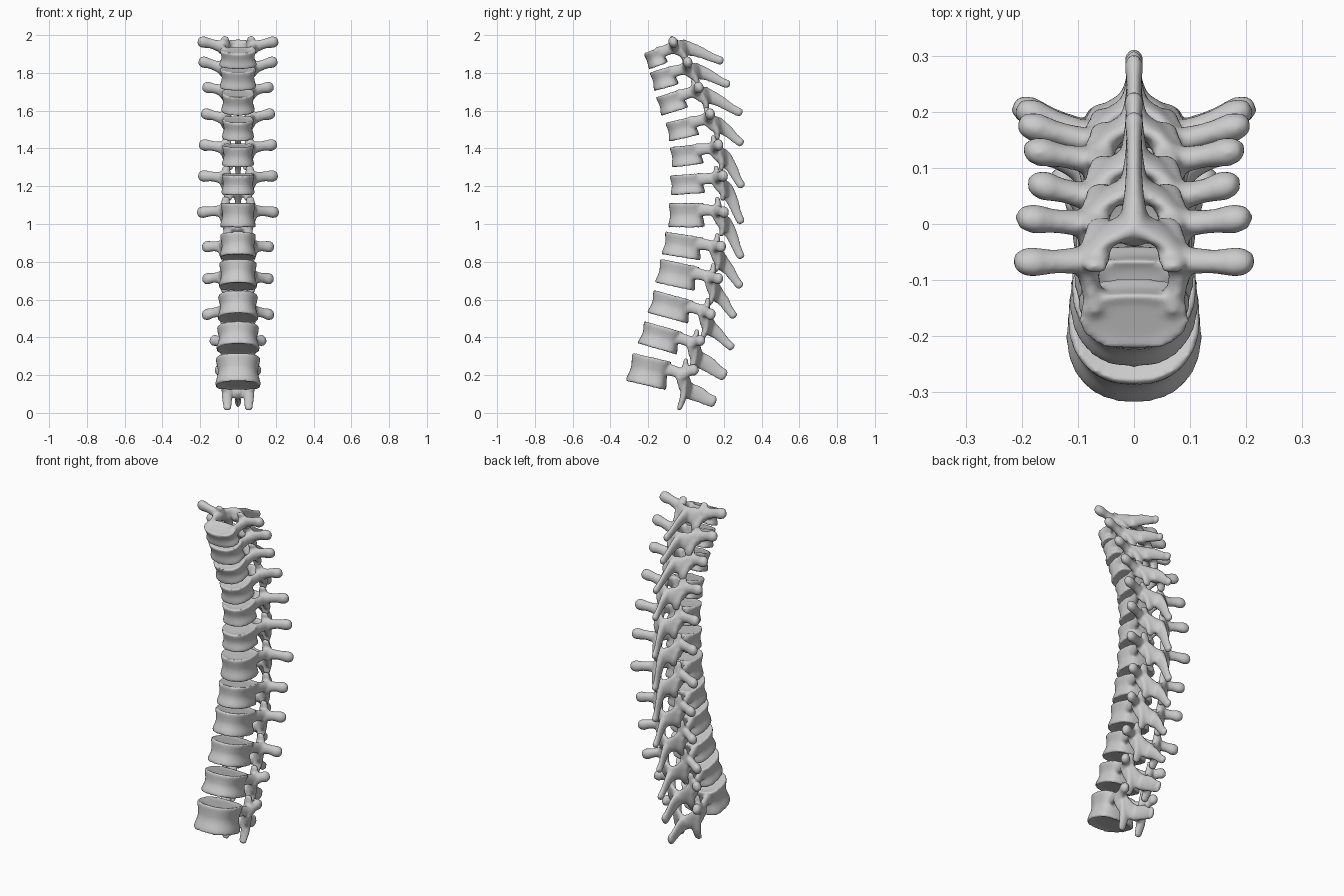
import bpy, bmesh, math
from mathutils import Vector

if "Cube" in bpy.data.objects:
    bpy.data.objects.remove(bpy.data.objects["Cube"])

# body of each vertebra, top to bottom: centre y, centre z, depth, height, tilt, half width
BODIES = [
    (-.158, 1.880, .115, .095, 20, .100), (-.112, 1.772, .145, .108, 15, .098),
    (-.070, 1.645, .160, .108, 17, .090), (-.016, 1.505, .175, .108, 13, .086),
    (.008, 1.363, .182, .113, 7, .086), (.012, 1.211, .195, .110, 4, .090),
    (.008, 1.047, .205, .133, 0, .095), (-.012, .883, .222, .127, -9, .098),
    (-.040, .730, .230, .135, -12, .102), (-.075, .560, .238, .130, -15, .108),
    (-.130, .396, .230, .128, -16, .115), (-.190, .218, .232, .158, -13, .121)]
# transverse process tip centres (x, y, z)
WINGS = [(.193, -.068, 1.966), (.188, .01, 1.86), (.168, .07, 1.725), (.175, .13, 1.585),
         (.186, .175, 1.42), (.19, .20, 1.255), (.196, .205, 1.062), (.17, .19, .88),
         (.168, .175, .71), (.17, .135, .52), (.128, .08, .385), (.100, .045, .23)]
# spinous process tips (y, z)
SPINES = [(.185, 1.865), (.22, 1.74), (.285, 1.59), (.29, 1.43), (.293, 1.205), (.29, 1.015),
          (.29, .83), (.285, .675), (.252, .515), (.24, .35), (.20, .20), (.145, .06)]


def bridge(bm, rings):
    """Skin a stack of point rings and close both ends."""
    vs = [[bm.verts.new(p) for p in r] for r in rings]
    n = len(vs[0])
    fs = [bm.faces.new((a[i], a[(i + 1) % n], b[(i + 1) % n], b[i]))
          for a, b in zip(vs, vs[1:]) for i in range(n)]
    fs += [bm.faces.new(vs[0][::-1]), bm.faces.new(vs[-1])]
    bmesh.ops.recalc_face_normals(bm, faces=fs)


def smooth_path(pts, radii, steps=4):
    """Catmull-Rom resample of a path and its radii."""
    data = [tuple(p) + tuple(r) for p, r in zip(pts, radii)]
    data = [data[0]] + data + [data[-1]]
    out = []
    for k in range(1, len(data) - 2):
        for s in range(steps):
            t = s / steps
            out.append([.5 * (2 * b + (c - a) * t + (2 * a - 5 * b + 4 * c - d) * t * t
                              + (3 * b - a - 3 * c + d) * t ** 3)
                        for a, b, c, d in zip(*data[k - 1:k + 3])])
    return out + [list(data[-1])]


def limb(bm, pts, radii, ref, seg=14):
    """Rounded tube; radii are (across ref, along ref)."""
    st = smooth_path(pts, radii)
    P = [Vector(s[:3]) for s in st]
    rings = []

    def ring(p, t, a, b):
        v = (ref - t * ref.dot(t)).normalized()
        u = t.cross(v)
        rings.append([p + u * a * math.cos(2 * math.pi * i / seg)
                      + v * b * math.sin(2 * math.pi * i / seg) for i in range(seg)])
    for i, s in enumerate(st):
        t = (P[min(i + 1, len(P) - 1)] - P[max(i - 1, 0)]).normalized()
        a, b = s[3], s[4]
        m = min(a, b)
        if i == 0:
            ring(P[0] - t * m * .8, t, a * .55, b * .55)
        ring(P[i], t, a, b)
        if i == len(st) - 1:
            ring(P[i] + t * m * .5, t, a * .82, b * .85)
            ring(P[i] + t * m * .85, t, a * .45, b * .5)
    bridge(bm, rings)


def vertebra(i):
    cy, cz, d, h, tilt, hw = BODIES[i]
    c, s = math.cos(math.radians(tilt)), math.sin(math.radians(tilt))

    def L(x, u, v):          # local: x side, u backwards, v up
        return Vector((x, cy + u * c - v * s, cz + u * s + v * c))
    up, back = Vector((0, -s, c)), Vector((0, c, s))
    bm = bmesh.new()

    # waisted body with rims and dished end plates
    def outline(k, v):
        pts = []
        for j in range(32):
            a = 2 * math.pi * j / 32
            ca, sa = math.cos(a), math.sin(a)
            u = sa if sa < 0 else sa ** .6 - .22 * max(0, sa - .5)
            x = math.copysign(abs(ca) ** .85, ca)
            pts.append(L(x * hw * k, u * d / 2 * (1 - (1 - k) * .8), v * h))
        return pts
    prof = [(.55, -.43), (.84, -.46), (.96, -.5), (1.0, -.44), (.97, -.32), (.89, -.12), (.87, .03),
            (.91, .2), (.96, .36), (.98, .45), (.94, .5), (.82, .46), (.55, .43)]
    bridge(bm, [outline(k, v) for k, v in prof])

    # landmarks of the arch
    jx = min(.085, hw * .86)
    drop = -.055 * min(1, i / 6)
    mid = L(0, d / 2 + .10, drop)
    tip = Vector((0, *SPINES[i]))
    low = -h / 2 - .035 - .04 * max(0, i - 7) / 4
    for sx in (-1, 1):
        J = L(sx * jx, d / 2 + .05, .022)
        W = Vector((sx * WINGS[i][0], WINGS[i][1], WINGS[i][2]))
        # pedicle
        limb(bm, [L(sx * jx * .8, d / 2 - .04, .2 * h), L(sx * jx * .93, d / 2 + .01, .2 * h), J],
             [(.02, .036), (.018, .03), (.024, .034)], up)
        # transverse process with a knobbed end
        limb(bm, [J.lerp(W, -.1), J.lerp(W, .5) + up * .002, W - (W - J) * .12, W],
             [(.026, .036), (.021, .027), (.026, .032), (.024, .03)], up)
        # lamina
        limb(bm, [J, L(sx * jx * .62, d / 2 + .085, drop * .6), mid + back * .012],
             [(.02, .038), (.018, .048), (.018, .045)], up)
        # upper and lower joint processes
        limb(bm, [L(sx * jx * .85, d / 2 + .06, 0), L(sx * jx * .82, d / 2 + .062, h * .3),
                  L(sx * jx * .8, d / 2 + .055, h * .5 + .022)],
             [(.03, .02), (.028, .018), (.022, .013)], back)
        limb(bm, [L(sx * jx * .75, d / 2 + .075, 0), L(sx * jx * .68, d / 2 + .085, low * .6),
                  L(sx * jx * .66, d / 2 + .078, low)],
             [(.03, .018), (.028, .018), (.022, .013)], back)

    # spinous process, thin blade with a thicker tip
    tall = .028 + (.012 if i > 9 else 0)
    way = tip - mid
    n = Vector((0, -way.z, way.y)).normalized()
    limb(bm, [mid - way * .02, mid + way * .35 + n * .006, mid + way * .75, tip],
         [(.03, .042), (.017, tall + .005), (.014, tall * .9), (.017, tall * .85)], n)

    name = "vertebra_%02d" % (i + 1)
    me = bpy.data.meshes.new(name)
    bm.to_mesh(me)
    bm.free()
    ob = bpy.data.objects.new(name, me)
    bpy.context.collection.objects.link(ob)
    # fuse the parts into one smooth bone
    r = ob.modifiers.new("fuse", 'REMESH')
    r.mode = 'VOXEL'
    r.voxel_size = .0075
    r.use_smooth_shade = True
    sm = ob.modifiers.new("soften", 'SMOOTH')
    sm.factor = .5
    sm.iterations = 5
    bpy.context.view_layer.objects.active = ob
    for m in ("fuse", "soften"):
        bpy.ops.object.modifier_apply(modifier=m)


for i in range(len(BODIES)):
    vertebra(i)
